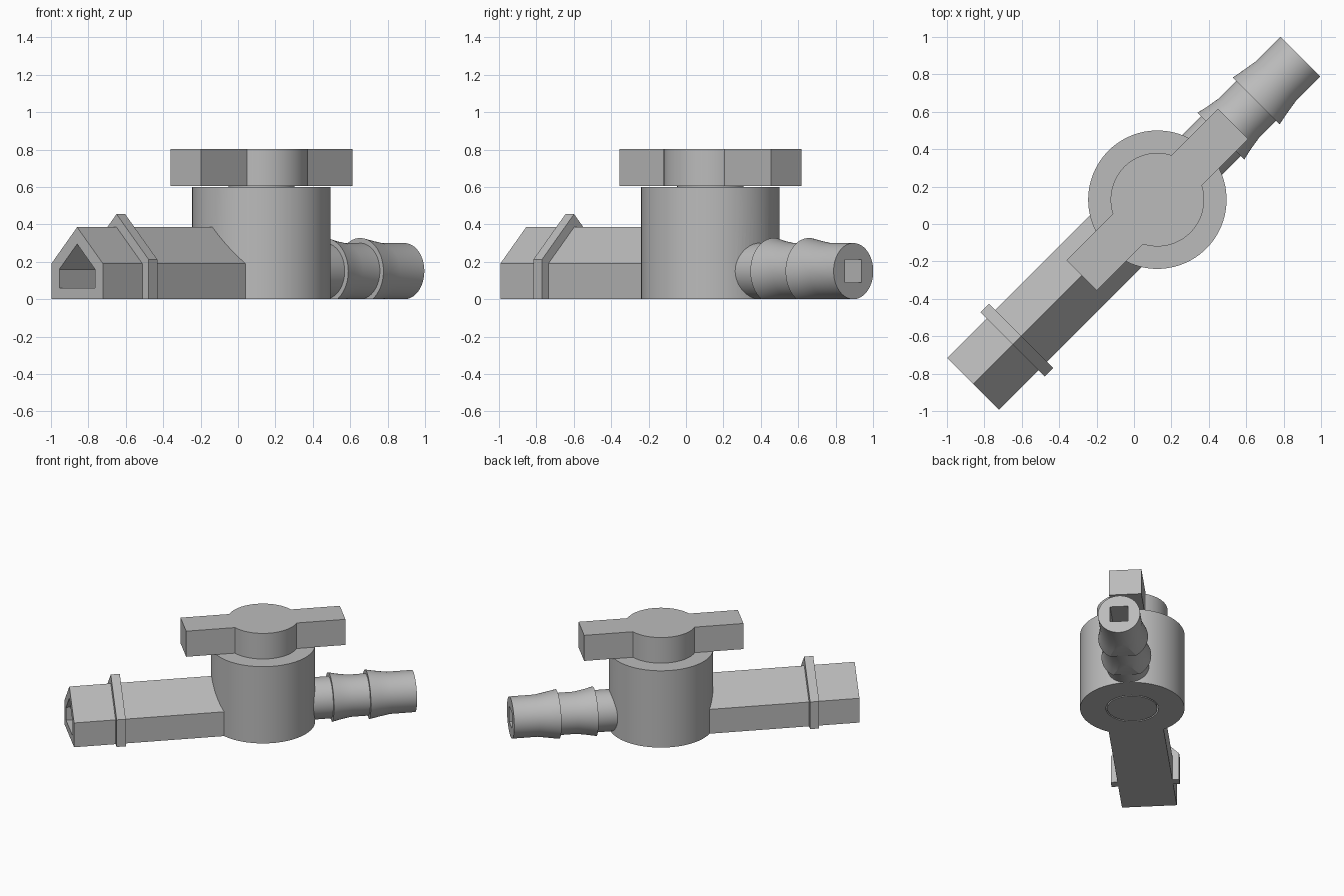
import bpy, bmesh, math
from mathutils import Matrix, Vector

cube = bpy.data.objects.get("Cube")
if cube:
    bpy.data.objects.remove(cube, do_unlink=True)

# Everything is built along x, then turned onto the diagonal
PLACE = Matrix.Translation((0.125, 0.13, 0)) @ Matrix.Rotation(math.pi / 4, 4, "Z")
AXIS_Z = 0.15

grey = bpy.data.materials.new("grey plastic")
grey.use_nodes = True
colour = (0.5, 0.5, 0.5, 1)
grey.diffuse_color = colour
grey.node_tree.nodes["Principled BSDF"].inputs["Base Color"].default_value = colour


def make(name, bm):
    bmesh.ops.recalc_face_normals(bm, faces=bm.faces)
    mesh = bpy.data.meshes.new(name)
    bm.to_mesh(mesh)
    bm.free()
    mesh.transform(PLACE)
    mesh.materials.append(grey)
    obj = bpy.data.objects.new(name, mesh)
    bpy.context.collection.objects.link(obj)
    return obj


def prism(name, outline, direction):
    bm = bmesh.new()
    face = bm.faces.new([bm.verts.new(p) for p in outline])
    moved = bmesh.ops.extrude_face_region(bm, geom=[face])["geom"]
    verts = [g for g in moved if isinstance(g, bmesh.types.BMVert)]
    bmesh.ops.translate(bm, verts=verts, vec=Vector(direction))
    return make(name, bm)


def house(name, x0, x1, half, base, apex):
    """Square bar with a 45 degree ridged top, running along x."""
    eave = apex - half
    outline = [(-half, base), (half, base), (half, eave), (0, apex), (-half, eave)]
    return prism(name, [(x0, y, z) for y, z in outline], (x1 - x0, 0, 0))


def box(name, x0, x1, half, z0, z1):
    outline = [(x0, -half, z0), (x0, half, z0), (x0, half, z1), (x0, -half, z1)]
    return prism(name, outline, (x1 - x0, 0, 0))


def cylinder(name, radius, z0, z1, sides=96):
    ring = [2 * math.pi * i / sides for i in range(sides)]
    outline = [(radius * math.cos(a), radius * math.sin(a), z0) for a in ring]
    return prism(name, outline, (0, 0, z1 - z0))


def hose_barb(name, profile, sides=64):
    """Turned profile along x, cut flat where it meets the ground."""
    bm = bmesh.new()
    rings = []
    for x, r in profile:
        angles = [2 * math.pi * i / sides for i in range(sides)]
        rings.append([bm.verts.new((x, r * math.cos(a), AXIS_Z + r * math.sin(a)))
                      for a in angles])
    for a, b in zip(rings, rings[1:]):
        for i in range(sides):
            j = (i + 1) % sides
            bm.faces.new((a[i], a[j], b[j], b[i]))
    bm.faces.new(rings[0])
    bm.faces.new(rings[-1])
    geom = bm.verts[:] + bm.edges[:] + bm.faces[:]
    cut = bmesh.ops.bisect_plane(bm, geom=geom, dist=1e-5, plane_co=(0, 0, 0),
                                 plane_no=(0, 0, 1), clear_inner=True)
    edges = [e for e in bm.edges if e.is_boundary]
    bmesh.ops.holes_fill(bm, edges=edges, sides=0)
    return make(name, bm)


def combine(target, other, operation):
    mod = target.modifiers.new(operation, "BOOLEAN")
    mod.operation, mod.solver, mod.object = operation, "EXACT", other
    bpy.context.view_layer.objects.active = target
    bpy.ops.object.modifier_apply(modifier=mod.name)
    bpy.data.objects.remove(other, do_unlink=True)


def smooth(obj):
    bpy.ops.object.select_all(action="DESELECT")
    obj.select_set(True)
    bpy.context.view_layer.objects.active = obj
    bpy.ops.object.shade_smooth_by_angle(angle=math.radians(20))


# Valve body: barrel, ridged inlet with its collar, barbed outlet
body = cylinder("valve_body", 0.37, 0, 0.6)
combine(body, house("inlet_pipe", -1.393, -0.1, 0.195, 0, 0.385), "UNION")
combine(body, house("inlet_collar", -1.095, -1.03, 0.243, 0, 0.455), "UNION")
barb_profile = [(0.1, 0.15), (0.48, 0.15), (0.48, 0.177), (0.54, 0.163), (0.62, 0.15),
                (0.746, 0.15), (0.746, 0.177), (0.82, 0.163), (0.9, 0.15), (1.082, 0.15)]
combine(body, hose_barb("outlet_barb", barb_profile), "UNION")

# Bores through the body
combine(body, cylinder("stem_bore", 0.187, -0.1, 0.7), "DIFFERENCE")
combine(body, house("inlet_bore", -1.5, -0.3, 0.135, 0.06, 0.295), "DIFFERENCE")
combine(body, box("flow_bore", -0.35, 1.2, 0.063, 0.09, 0.212), "DIFFERENCE")
smooth(body)

# Handle: round hub with two arms, on a bored stem
HUB, ARM, REACH = 0.25, 0.115, 0.573
start = math.asin(ARM / HUB)
outline = []
for turn in (0, math.pi):
    side = Matrix.Rotation(turn, 3, "Z")
    points = [(REACH, -ARM, 0.604), (REACH, ARM, 0.604)]
    for i in range(33):
        a = start + (math.pi - 2 * start) * i / 32
        points.append((HUB * math.cos(a), HUB * math.sin(a), 0.604))
    outline += [side @ Vector(p) for p in points]
handle = prism("handle", outline, (0, 0, 0.2))
combine(handle, cylinder("stem", 0.177, 0, 0.7), "UNION")
combine(handle, box("stem_bore", -0.3, 0.3, 0.063, 0.09, 0.212), "DIFFERENCE")
smooth(handle)
